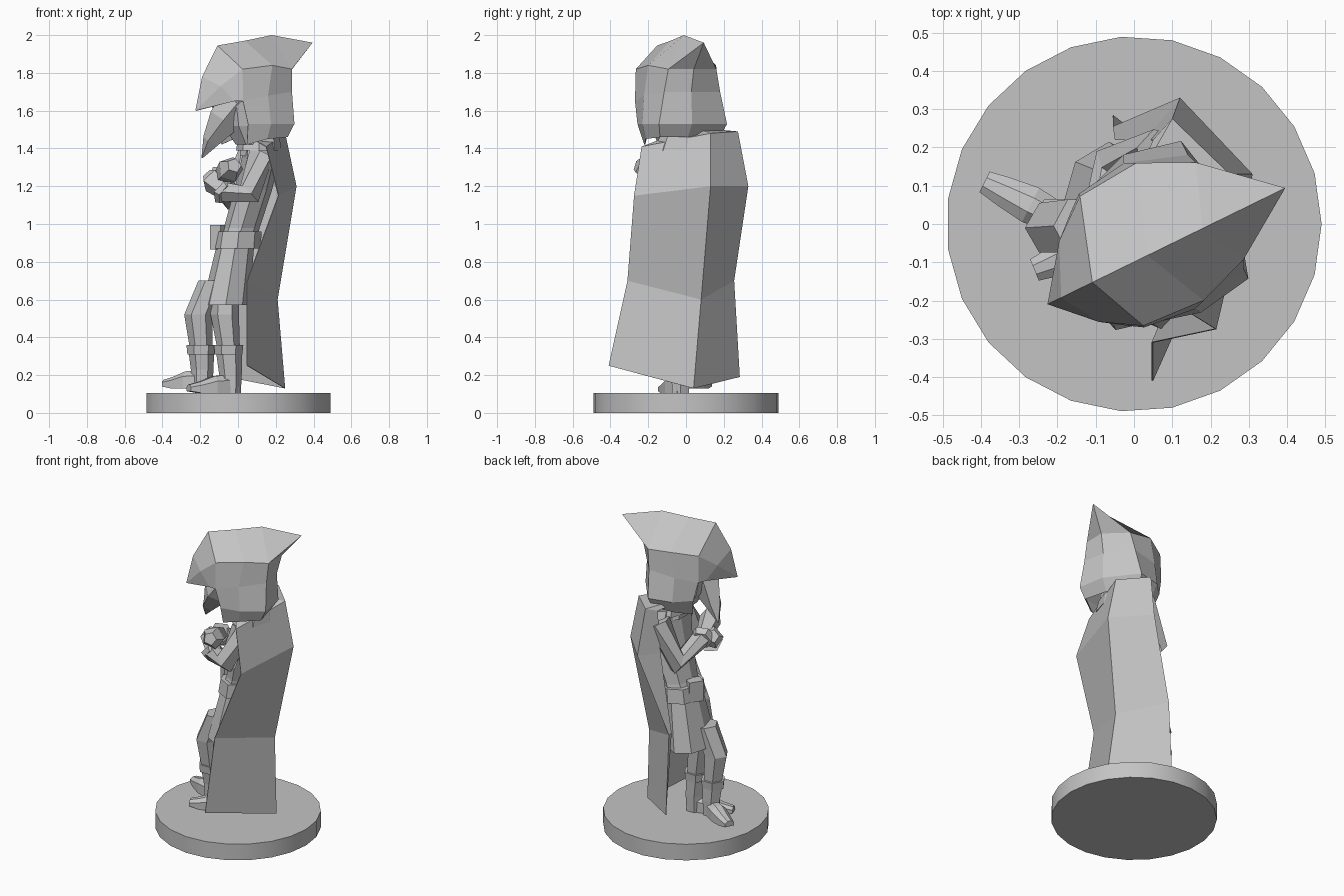
import bpy, bmesh, math
from mathutils import Vector, Matrix

cube = bpy.data.objects.get("Cube")
if cube:
    bpy.data.objects.remove(cube)

grey = bpy.data.materials.new("plain grey")
grey.use_nodes = True
grey.diffuse_color = (0.55, 0.55, 0.55, 1)
grey.node_tree.nodes["Principled BSDF"].inputs["Base Color"].default_value = (0.55, 0.55, 0.55, 1)


def finish(name, bm, thickness=0):
    bmesh.ops.remove_doubles(bm, verts=bm.verts, dist=0.0005)
    bmesh.ops.recalc_face_normals(bm, faces=bm.faces)
    mesh = bpy.data.meshes.new(name)
    bm.to_mesh(mesh)
    bm.free()
    mesh.materials.append(grey)
    obj = bpy.data.objects.new(name, mesh)
    bpy.context.collection.objects.link(obj)
    if thickness:
        solid = obj.modifiers.new("thickness", 'SOLIDIFY')
        solid.thickness = thickness
        solid.offset = -1
    return obj


def skin(bm, strips, closed=False):
    """Join neighbouring strips of points with quads; cap closed tubes."""
    rows = [[bm.verts.new(p) for p in s] for s in strips]
    for a, b in zip(rows, rows[1:]):
        n = min(len(a), len(b))
        for i in range(n if closed else n - 1):
            j = (i + 1) % n
            bm.faces.new((a[i], a[j], b[j], b[i]))
    if closed:
        bm.faces.new(rows[0])
        bm.faces.new(rows[-1])


def stack(name, levels, sides):
    """Loft of level ellipses: (x, y, z, radius x, radius y)."""
    bm = bmesh.new()
    angles = [math.tau * i / sides for i in range(sides)]
    skin(bm, [[(x + rx * math.cos(a), y + ry * math.sin(a), z) for a in angles]
              for x, y, z, rx, ry in levels], True)
    return finish(name, bm)


def limb(name, path, sides=6):
    """Faceted tube through points of (position, radius)."""
    bm = bmesh.new()
    pts = [Vector(p) for p, r in path]
    rings = []
    for i, (p, (_, r)) in enumerate(zip(pts, path)):
        d = pts[min(i + 1, len(pts) - 1)] - pts[max(i - 1, 0)]
        q = d.to_track_quat('Z', 'Y')
        rings.append([p + q @ Vector((r * math.cos(math.tau * k / sides),
                                      r * math.sin(math.tau * k / sides), 0)) for k in range(sides)])
    skin(bm, rings, True)
    return finish(name, bm)


def block(name, loc, size, turn):
    bm = bmesh.new()
    m = Matrix.Translation(loc) @ Matrix.Rotation(turn, 4, 'Z') @ Matrix.Diagonal((*size, 1))
    bmesh.ops.create_cube(bm, size=1, matrix=m)
    return finish(name, bm)


# Round stand with a smooth rim
stand = stack("stand", [(0, 0, 0, .49, .49), (0, 0, .105, .49, .49)], 23)
bpy.ops.object.select_all(action='DESELECT')
stand.select_set(True)
bpy.context.view_layer.objects.active = stand
bpy.ops.object.shade_smooth_by_angle(angle=math.radians(30))

# Cape: front edge, outer crease, rear edge and turned-in lining, neck to hem
bm = bmesh.new()
skin(bm, [
    [(.08, -.13, 1.45), (.15, -.235, 1.41), (.215, -.275, 1.15), (.05, -.31, .7), (.05, -.41, .25)],
    [(.17, .07, 1.5), (.25, .13, 1.48), (.31, .13, 1.2), (.21, .08, .6), (.25, .04, .13)],
    [(.04, .17, 1.5), (.1, .275, 1.49), (.12, .33, 1.2), (-.055, .255, .7), (-.055, .285, .19)],
    [(.02, .15, 1.48), (.05, .22, 1.47), (.03, .22, 1.2), (-.05, .22, .7), (-.05, .275, .2)]])
finish("cape", bm, .004)

# Hood: strips from crest to hem on one side, repeated wider on the other
rear_side = [(-.17, .12, 1.82), (-.16, .14, 1.7), (-.16, .17, 1.53), (-.13, .15, 1.46)]
strips = [
    [(-.35, 0, 1.96), (-.23, 0, 1.82), (-.2, 0, 1.7), (-.21, 0, 1.53), (-.16, 0, 1.46)],
    [(-.35, 0, 1.96)] + rear_side,
    [(-.11, 0, 2.0)] + rear_side,
    [(.05, 0, 1.97), (-.03, .17, 1.84), (0, .18, 1.68), (-.01, .195, 1.53), (0, .17, 1.45)],
    [(.21, 0, 1.945), (.14, .16, 1.82), (.14, .165, 1.65), (.11, .165, 1.53), (.1, .13, 1.42)],
    [(.3, 0, 1.78), (.24, .1, 1.73), (.18, .14, 1.65)],
    [(.34, 0, 1.6)] * 3]
origin = Vector((.08, -.06, 0))
forward, side = Vector((-.9, -.44, 0)), Vector((.44, -.9, 0))
bm = bmesh.new()
for spread in (1, -1.35):
    skin(bm, [[origin + forward * f + side * (s * spread) + Vector((0, 0, z)) for f, s, z in st]
              for st in strips])
bmesh.ops.remove_doubles(bm, verts=bm.verts, dist=0.0005)
bmesh.ops.dissolve_degenerate(bm, dist=0.0005, edges=bm.edges)
finish("hood", bm, .006)

# Head, pointed beard, neck and collar
stack("head", [(.06, -.05, 1.42, .08, .1), (.03, -.05, 1.52, .12, .14),
               (.02, -.05, 1.68, .15, .15), (.06, -.04, 1.82, .12, .12)], 7)
limb("beard", [((0, -.1, 1.66), .1), ((-.07, -.11, 1.55), .09),
               ((-.14, -.09, 1.44), .05), ((-.19, -.06, 1.35), .004)], 5)
stack("neck", [(.1, .01, 1.36, .1, .12), (.09, -.01, 1.5, .09, .1)], 7)
stack("collar", [(.11, 0, 1.39, .12, .17), (.11, 0, 1.46, .11, .14)], 8)

# Coat and belt
stack("coat", [(-.065, .035, .57, .125, .18), (-.015, .04, .88, .1, .135), (.02, .04, .98, .095, .13),
               (.08, .03, 1.18, .1, .16), (.12, .02, 1.35, .1, .2), (.11, .02, 1.43, .08, .15)], 8)
stack("belt", [(-.005, .04, .87, .125, .155), (.005, .04, .96, .12, .15)], 8)
block("belt_pouch", (-.095, .05, .93), (.07, .09, .13), -.6)

# Folded arms: shoulder, elbow, wrist, hand
arms = {
    "right": ((.12, -.12, 1.36), (.06, -.205, 1.16), (-.07, -.15, 1.17), (-.13, -.08, 1.23)),
    "left": ((.07, .18, 1.38), (-.04, .15, 1.13), (-.09, -.05, 1.24), (-.04, -.2, 1.29))}
for who, (shoulder, elbow, wrist, hand) in arms.items():
    reach = Vector(hand) - Vector(wrist)
    limb(who + "_sleeve", [(shoulder, .07), (elbow, .07), (wrist, .06)])
    limb(who + "_cuff", [(Vector(wrist) - reach * .25, .06), (wrist, .075)])
    limb(who + "_hand", [(wrist, .045), (hand, .07), (Vector(hand) + reach * .4, .04)], 5)

# Legs with cuffed boots: ankle, toe offset, sole height, knee
legs = {"right": ((-.04, -.03), (-.22, -.09), .105, (-.06, -.04)),
        "left": ((-.19, .01), (-.2, .1), .13, (-.2, -.01))}
for who, (ankle, toe, sole, knee) in legs.items():
    ax, ay = ankle
    kx, ky = knee
    mx, my = (ax + kx) / 2, (ay + ky) / 2
    stack(who + "_leg", [((kx - .07) / 2, ky / 2, .7, .075, .08), (kx - .01, ky, .52, .075, .075),
                         (mx, my, .34, .06, .06)], 6)
    stack(who + "_boot", [(ax, ay, sole, .055, .05), (ax, ay, sole + .1, .06, .055),
                          (mx, my, .35, .07, .065)], 6)
    stack(who + "_boot_cuff", [(mx, my, .31, .073, .07), (mx, my, .36, .078, .075)], 6)
    # Foot: wedge from ankle to toe
    bm = bmesh.new()
    d = Vector((*toe, 0))
    across = Vector((-d.y, d.x, 0)).normalized()
    start = Vector((ax, ay, sole))
    sections = []
    for t, half, low, high in ((-.15, .035, 0, .1), (.4, .05, 0, .09), (.75, .04, 0, .06), (1, .03, .01, .045)):
        c = start + d * t
        sections.append([c + across * w + Vector((0, 0, h)) for w, h in
                         ((half, low), (half, high * .7), (half * .4, high),
                          (-half * .4, high), (-half, high * .7), (-half, low))])
    skin(bm, sections, True)
    finish(who + "_foot", bm)
